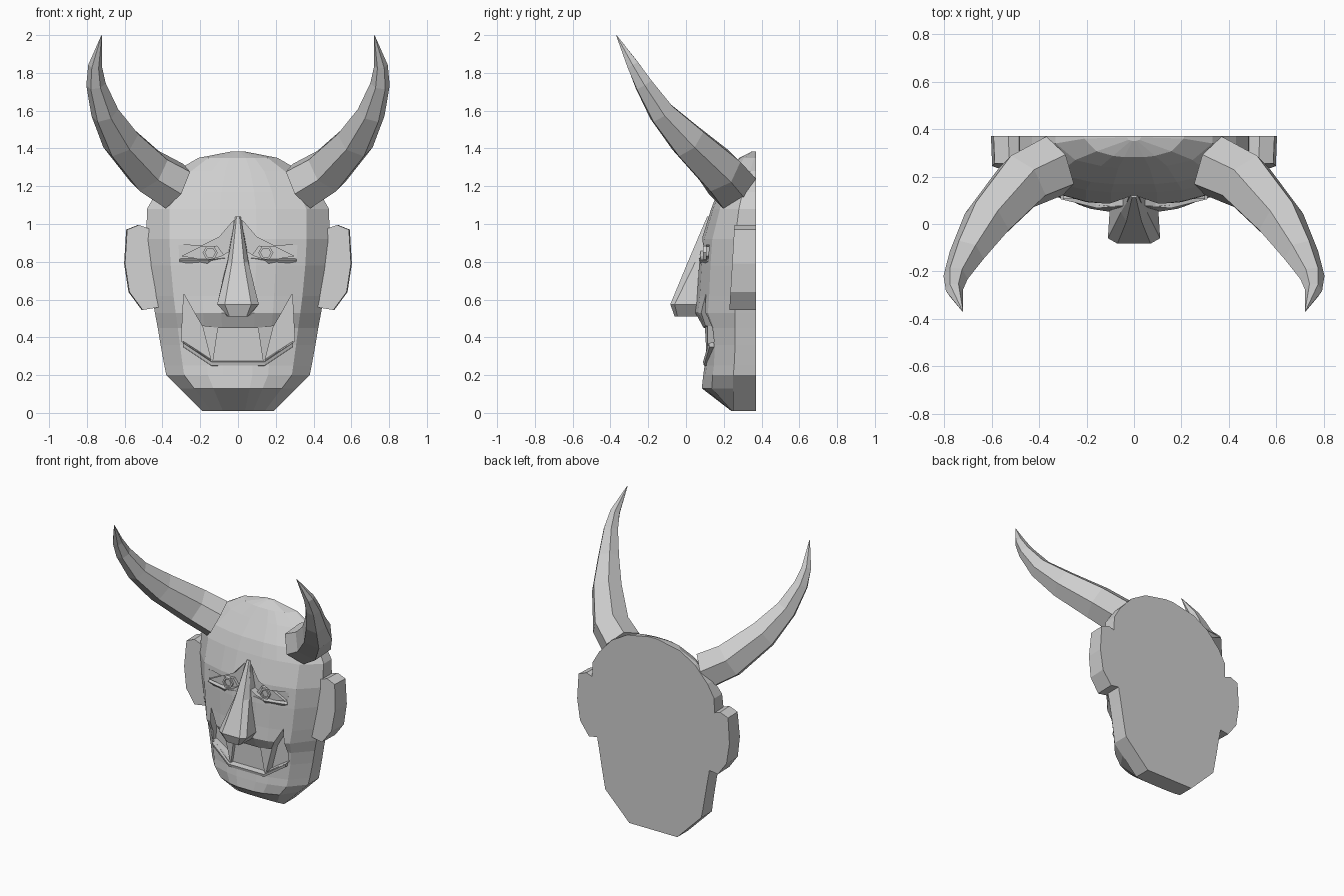
import bpy
from math import cos, sin, pi
from mathutils import Vector

if "Cube" in bpy.data.objects:
    bpy.data.objects.remove(bpy.data.objects["Cube"])

grey = bpy.data.materials.new("plain grey")
grey.use_nodes = True
tone = (0.62, 0.62, 0.62, 1)
grey.diffuse_color = tone
grey.node_tree.nodes["Principled BSDF"].inputs["Base Color"].default_value = tone
BACK = 0.37


def loft(name, loops, mirror=False):
    """Skin a list of equal closed loops, capping both ends."""
    import bmesh
    bm = bmesh.new()
    rings = [[bm.verts.new(p) for p in loop] for loop in loops]
    n = len(rings[0])
    for a, b in zip(rings, rings[1:]):
        for i in range(n):
            j = (i + 1) % n
            bm.faces.new((a[i], a[j], b[j], b[i]))
    bm.faces.new(rings[0])
    bm.faces.new(rings[-1])
    bmesh.ops.recalc_face_normals(bm, faces=bm.faces)
    mesh = bpy.data.meshes.new(name)
    bm.to_mesh(mesh)
    bm.free()
    mesh.materials.append(grey)
    obj = bpy.data.objects.new(name, mesh)
    bpy.context.collection.objects.link(obj)
    if mirror:
        obj.modifiers.new("mirror", "MIRROR")
    return obj


def prism(name, outline, front, back, mirror=False):
    """Extrude an x-z outline in depth."""
    return loft(name, [[(x, y, z) for x, z in outline] for y in (front, back)], mirror)


def both(half):
    """Complete a half outline across the middle."""
    return half + [(-x, z) for x, z in reversed(half)]


# Mask: rows of height, half width, middle depth, side depth
rows = [
    (0.01, 0.19, 0.24, 0.25), (0.13, 0.31, 0.08, 0.25), (0.2, 0.38, 0.088, 0.25),
    (0.25, 0.39, 0.095, 0.255), (0.36, 0.41, 0.1, 0.26), (0.45, 0.425, 0.09, 0.26),
    (0.53, 0.44, 0.045, 0.26), (0.62, 0.455, 0.055, 0.26), (0.78, 0.475, 0.065, 0.26),
    (0.92, 0.485, 0.08, 0.26), (1.08, 0.482, 0.13, 0.28), (1.17, 0.43, 0.165, 0.3),
    (1.28, 0.33, 0.235, 0.34), (1.35, 0.21, 0.28, 0.36), (1.385, 0.03, 0.35, 0.365),
]
section = [(0.2, 0.02), (0.42, 0.09), (0.75, 0.33), (1, 1)]
loops = []
for z, w, mid, side in rows:
    half = [(w * u, mid + (side - mid) * v, z) for u, v in section] + [(w, BACK, z)]
    loops.append([(-x, y, h) for x, y, h in reversed(half)] + half)
mask = loft("mask", loops)

# Recessed mouth and eye sockets
mouth = prism("mouth_cutter", both([
    (0.13, 0.27), (0.3, 0.38), (0.287, 0.63), (0.225, 0.52), (0.19, 0.46), (0.1, 0.45)]),
    -0.2, 0.18)
sockets = prism("socket_cutter", [
    (0.022, 1.02), (0.04, 0.86), (0.09, 0.83), (0.2, 0.8), (0.31, 0.81),
    (0.315, 0.89), (0.19, 0.885), (0.1, 0.93)], -0.2, 0.125, True)
for cutter in (mouth, sockets):
    cutter.hide_render = True
    cut = mask.modifiers.new("cut", "BOOLEAN")
    cut.operation = "DIFFERENCE"
    cut.solver = "EXACT"
    cut.object = cutter
    bpy.context.view_layer.objects.active = mask
    bpy.ops.object.modifier_apply(modifier=cut.name)
    bpy.data.objects.remove(cutter)

# Nose: rows of height, then half width and depth of ridge, flank and root
nose_rows = [
    (1.04, 0.008, 0.112, 0.014, 0.12, 0.016, 0.17), (0.8, 0.032, 0.01, 0.055, 0.05, 0.06, 0.14),
    (0.575, 0.07, -0.083, 0.11, -0.06, 0.1, 0.1), (0.51, 0.045, -0.06, 0.052, -0.045, 0.06, 0.1)]
loops = []
for z, *p in nose_rows:
    half = [(p[i], p[i + 1], z) for i in (0, 2, 4)]
    loops.append(half + [(-x, y, h) for x, y, h in reversed(half)])
loft("nose", loops)

# Eyes: almond eyeball, lower lid and six-sided iris ring
prism("eyeball", [(0.07, 0.83), (0.15, 0.805), (0.3, 0.83), (0.2, 0.88), (0.11, 0.885)],
      0.105, 0.14, True)
loft("lower_lid", [[(0.07, 0.07, 0.82), (0.07, 0.12, 0.82), (0.07, 0.12, 0.79)],
                   [(0.16, 0.068, 0.81), (0.16, 0.13, 0.82), (0.16, 0.1, 0.75)],
                   [(0.31, 0.105, 0.81), (0.31, 0.14, 0.82), (0.31, 0.13, 0.79)]], True)


def hexagon(r, y):
    return [(0.147 + r * cos(k * pi / 3), y, 0.848 + r * sin(k * pi / 3)) for k in range(6)]


loft("iris_ring", [hexagon(0.04, 0.12), hexagon(0.04, 0.09),
                   hexagon(0.027, 0.09), hexagon(0.027, 0.102)], True)

# Teeth plate, fangs and lower lip
prism("teeth", both([(0.135, 0.265), (0.105, 0.455)]), 0.13, 0.2)
loft("fang", [[(0.105, 0.1, 0.455), (0.19, 0.115, 0.465), (0.19, 0.19, 0.465), (0.105, 0.19, 0.455)],
              [(0.132, 0.11, 0.275), (0.142, 0.115, 0.275), (0.142, 0.19, 0.275),
               (0.132, 0.19, 0.275)]], True)
loft("lower_lip", [[(s * x, y, z) for y, z in ((f, h), (f + 0.08, h + 0.012), (f + 0.08, h - 0.025),
                                              (f + 0.005, h - 0.02))]
                   for s, x, f, h in ((-1, 0.29, 0.12, 0.37), (-1, 0.14, 0.09, 0.27),
                                      (1, 0.14, 0.09, 0.27), (1, 0.29, 0.12, 0.37))])

# Ears: a thick slab with a slanted front
ear = [(0.42, 0.56), (0.51, 0.545), (0.58, 0.64), (0.603, 0.79), (0.592, 0.97),
       (0.53, 0.995), (0.46, 0.97), (0.42, 0.8)]
loft("ear", [[(x - 0.005, 0.23 + 0.06 * (z - 0.55), z) for x, z in ear],
             [(x, BACK, z) for x, z in ear]], True)

# Horns: tapering six-sided sweep, curving up and forward
path = [Vector(p) for p in (
    (0.335, 0.245, 1.2), (0.47, 0.18, 1.28), (0.62, 0.01, 1.44), (0.705, -0.13, 1.59),
    (0.752, -0.225, 1.74), (0.757, -0.28, 1.84), (0.722, -0.368, 1.998))]
radii = [0.135, 0.128, 0.105, 0.075, 0.052, 0.036, 0.002]
loops = []
for i, (p, r) in enumerate(zip(path, radii)):
    along = (path[min(i + 1, 6)] - path[max(i - 1, 0)]).normalized()
    across = along.cross(Vector((0, -0.7, -0.7))).normalized()
    up = across.cross(along)
    loops.append([p + r * (across * cos(k * pi / 3) + up * sin(k * pi / 3)) for k in range(6)])
loft("horn", loops, True)
